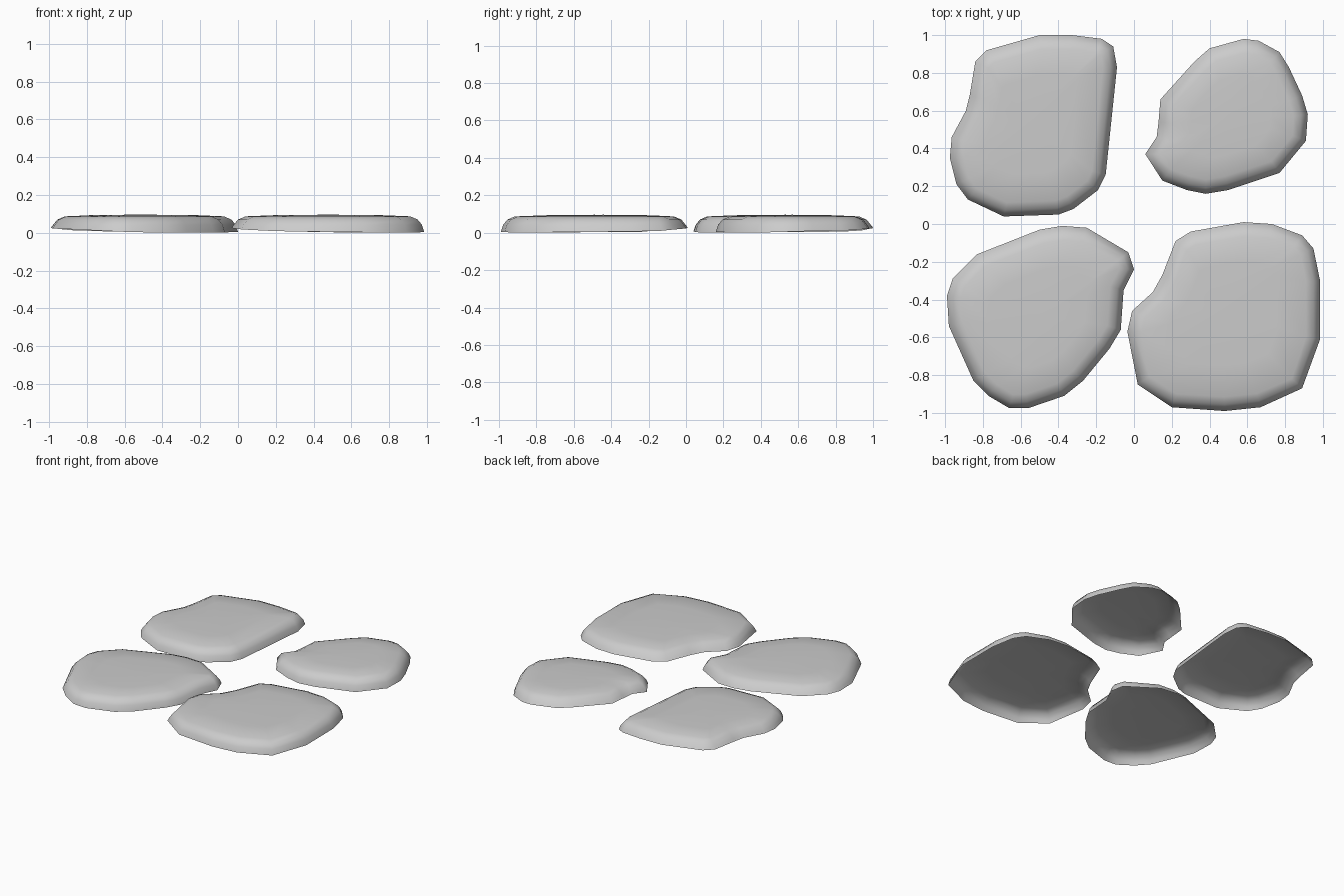
import bpy, bmesh
from mathutils import Vector

if "Cube" in bpy.data.objects:
    bpy.data.objects.remove(bpy.data.objects["Cube"])

# Stone outlines, clockwise seen from above
BACK_LEFT = [(-.84, .86), (-.78, .92), (-.50, 1), (-.33, 1), (-.17, .98), (-.11, .94),
             (-.09, .83), (-.15, .26), (-.19, .18), (-.32, .08), (-.40, .05), (-.69, .04),
             (-.88, .13), (-.94, .21), (-.975, .35), (-.965, .46), (-.89, .60), (-.87, .68)]
BACK_RIGHT = [(.14, .66), (.32, .86), (.40, .93), (.58, .98), (.66, .97), (.77, .91),
              (.82, .83), (.89, .68), (.92, .58), (.91, .44), (.77, .27), (.50, .18),
              (.38, .16), (.28, .18), (.15, .23), (.06, .37), (.12, .46), (.13, .54)]
FRONT_LEFT = [(-.99, -.38), (-.96, -.29), (-.83, -.16), (-.50, -.03), (-.38, -.01), (-.25, -.02),
              (-.03, -.15), (0, -.24), (-.055, -.35), (-.07, -.56), (-.13, -.66), (-.27, -.83),
              (-.37, -.91), (-.56, -.975), (-.66, -.975), (-.77, -.91), (-.85, -.83), (-.98, -.54)]
FRONT_RIGHT = [(-.035, -.57), (-.01, -.46), (.10, -.36), (.15, -.27), (.22, -.09), (.30, -.04),
               (.58, .01), (.73, 0), (.89, -.06), (.95, -.13), (.985, -.30), (.985, -.61),
               (.89, -.87), (.67, -.97), (.48, -.99), (.20, -.97), (.02, -.85)]

# Edge profile: (inset, height), open underneath
PROFILE = [(0, .015), (.012, .042), (.035, .070), (.075, .087)]


def inward(pts, i):
    a, b, c = pts[i - 1], pts[i], pts[(i + 1) % len(pts)]
    d = (b - a).normalized() + (c - b).normalized()
    return Vector((d.y, -d.x)).normalized()


def stone(name, outline):
    pts = [Vector(p) for p in outline]
    n = len(pts)
    normals = [inward(pts, i) for i in range(n)]
    bm = bmesh.new()
    rings = []
    for k, (inset, z) in enumerate(PROFILE):
        ring = []
        for p, d in zip(pts, normals):
            q = p + d * inset
            # lower lip dips towards the front right
            dip = .010 * (d.x - d.y) if k == 0 else 0
            ring.append(bm.verts.new((q.x, q.y, max(0, z + dip))))
        rings.append(ring)
    for lo, hi in zip(rings, rings[1:]):
        for i in range(n):
            j = (i + 1) % n
            bm.faces.new((lo[j], lo[i], hi[i], hi[j]))
    # gently domed top
    mid = sum(pts, Vector((0, 0))) / n
    centre = Vector((mid.x, mid.y, .096))
    inner = [bm.verts.new(v.co.lerp(centre, .35) + Vector((0, 0, .003))) for v in rings[-1]]
    top = bm.verts.new(centre)
    for i in range(n):
        j = (i + 1) % n
        bm.faces.new((rings[-1][j], rings[-1][i], inner[i], inner[j]))
        bm.faces.new((inner[j], inner[i], top))
    for f in bm.faces:
        f.smooth = True
    mesh = bpy.data.meshes.new(name)
    bm.to_mesh(mesh)
    bm.free()
    bpy.context.collection.objects.link(bpy.data.objects.new(name, mesh))


stone("stone_back_left", BACK_LEFT)
stone("stone_back_right", BACK_RIGHT)
stone("stone_front_left", FRONT_LEFT)
stone("stone_front_right", FRONT_RIGHT)
